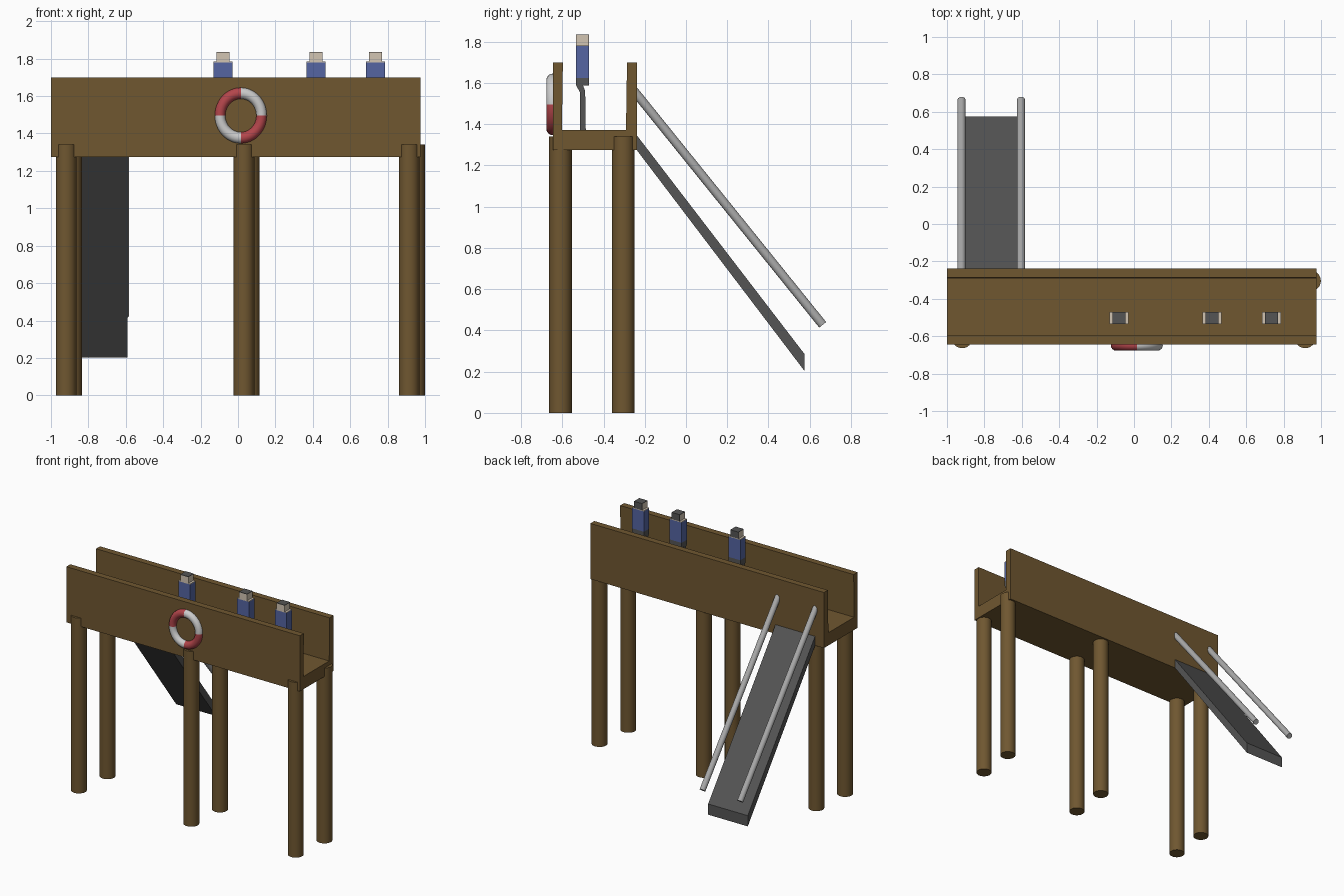
import bpy, bmesh, math
from mathutils import Vector

if "Cube" in bpy.data.objects:
    bpy.data.objects.remove(bpy.data.objects["Cube"])


def mat(name, r, g, b):
    m = bpy.data.materials.new(name)
    m.diffuse_color = (r, g, b, 1)
    m.use_nodes = True
    m.node_tree.nodes["Principled BSDF"].inputs["Base Color"].default_value = m.diffuse_color
    return m


WOOD = mat("wood", 0.16, 0.095, 0.03)
DARK = mat("dark_grey", 0.09, 0.09, 0.09)
STEEL = mat("steel", 0.4, 0.4, 0.4)
BLUE = mat("blue", 0.09, 0.13, 0.36)
SKIN = mat("skin", 0.65, 0.56, 0.45)
RED = mat("red", 0.45, 0.06, 0.07)
WHITE = mat("white", 0.8, 0.8, 0.78)


def extrude_x(name, profile, x0, x1, material):
    """Prism of a (y, z) profile between x0 and x1."""
    bm = bmesh.new()
    face = bm.faces.new([bm.verts.new((x0, y, z)) for y, z in profile])
    res = bmesh.ops.extrude_face_region(bm, geom=[face])
    moved = [v for v in res["geom"] if isinstance(v, bmesh.types.BMVert)]
    bmesh.ops.translate(bm, verts=moved, vec=(x1 - x0, 0, 0))
    bmesh.ops.recalc_face_normals(bm, faces=bm.faces)
    me = bpy.data.meshes.new(name)
    bm.to_mesh(me)
    bm.free()
    ob = bpy.data.objects.new(name, me)
    bpy.context.collection.objects.link(ob)
    me.materials.append(material)
    return ob


def box(name, x, y, z, material):
    return extrude_x(name, [(y[0], z[0]), (y[1], z[0]), (y[1], z[1]), (y[0], z[1])],
                     x[0], x[1], material)


def rod(name, a, b, r, material):
    a, b = Vector(a), Vector(b)
    bpy.ops.mesh.primitive_cylinder_add(vertices=32, radius=r, depth=(b - a).length,
                                        location=(a + b) / 2)
    ob = bpy.context.object
    ob.name = name
    ob.rotation_euler = (b - a).to_track_quat('Z', 'Y').to_euler()
    ob.data.materials.append(material)
    bpy.ops.object.shade_smooth_by_angle()
    return ob


# Trough-shaped walkway: deck with two side walls
extrude_x("walkway", [(-0.645, 1.275), (-0.238, 1.275), (-0.238, 1.70), (-0.286, 1.70),
                      (-0.291, 1.372), (-0.602, 1.372), (-0.597, 1.70), (-0.645, 1.70)],
          -1.0, 0.975, WOOD)

# Support posts, back row shifted sideways
for row, y, shift in (("front", -0.609, 0), ("back", -0.304, 0.029)):
    for i, x in enumerate((-0.919, 0.032, 0.915)):
        rod(f"{row}_post_{i}", (x + shift, y, 0), (x + shift, y, 1.34), 0.055, WOOD)

# Sloping ramp and its two handrails
extrude_x("ramp", [(-0.24, 1.348), (0.575, 0.285), (0.575, 0.203), (-0.24, 1.276)],
          -0.925, -0.59, DARK)
for side, x in (("left", -0.922), ("right", -0.604)):
    rod(f"{side}_handrail", (x, -0.262, 1.574), (x, 0.663, 0.427), 0.0215, STEEL)

# Lifebuoy with alternating red and white quarters
bpy.ops.mesh.primitive_torus_add(major_segments=48, minor_segments=16, major_radius=0.115,
                                 minor_radius=0.029, location=(0.015, -0.648, 1.496),
                                 rotation=(math.pi / 2, 0, 0))
buoy = bpy.context.object
buoy.name = "lifebuoy"
buoy.scale = (0.965, 1.035, 1)
buoy.data.materials.append(RED)
buoy.data.materials.append(WHITE)
for p in buoy.data.polygons:
    p.material_index = 1 if p.center.x * p.center.y > 0 else 0
bpy.ops.object.shade_smooth_by_angle()

# Blocky standing figures
for i, x in enumerate((-0.08, 0.417, 0.735)):
    n = f"figure_{i}_"
    for side, s in (("left", -1), ("right", 1)):
        a, b = sorted((x + s * 0.003, x + s * 0.05))
        extrude_x(n + side + "_leg",
                  [(-0.515, 1.37), (-0.486, 1.37), (-0.489, 1.56), (-0.5, 1.59),
                   (-0.534, 1.59), (-0.514, 1.555)], a, b, DARK)
    box(n + "hips", (x - 0.05, x + 0.05), (-0.534, -0.47), (1.587, 1.625), DARK)
    box(n + "torso", (x - 0.05, x + 0.05), (-0.534, -0.47), (1.625, 1.78), BLUE)
    box(n + "shoulders", (x - 0.05, x + 0.05), (-0.534, -0.47), (1.78, 1.785), SKIN)
    box(n + "head", (x - 0.034, x + 0.034), (-0.534, -0.474), (1.785, 1.832), SKIN)
    extrude_x(n + "hair", [(-0.534, 1.832), (-0.474, 1.832), (-0.474, 1.785),
                           (-0.47, 1.785), (-0.47, 1.836), (-0.534, 1.836)],
              x - 0.034, x + 0.034, DARK)
